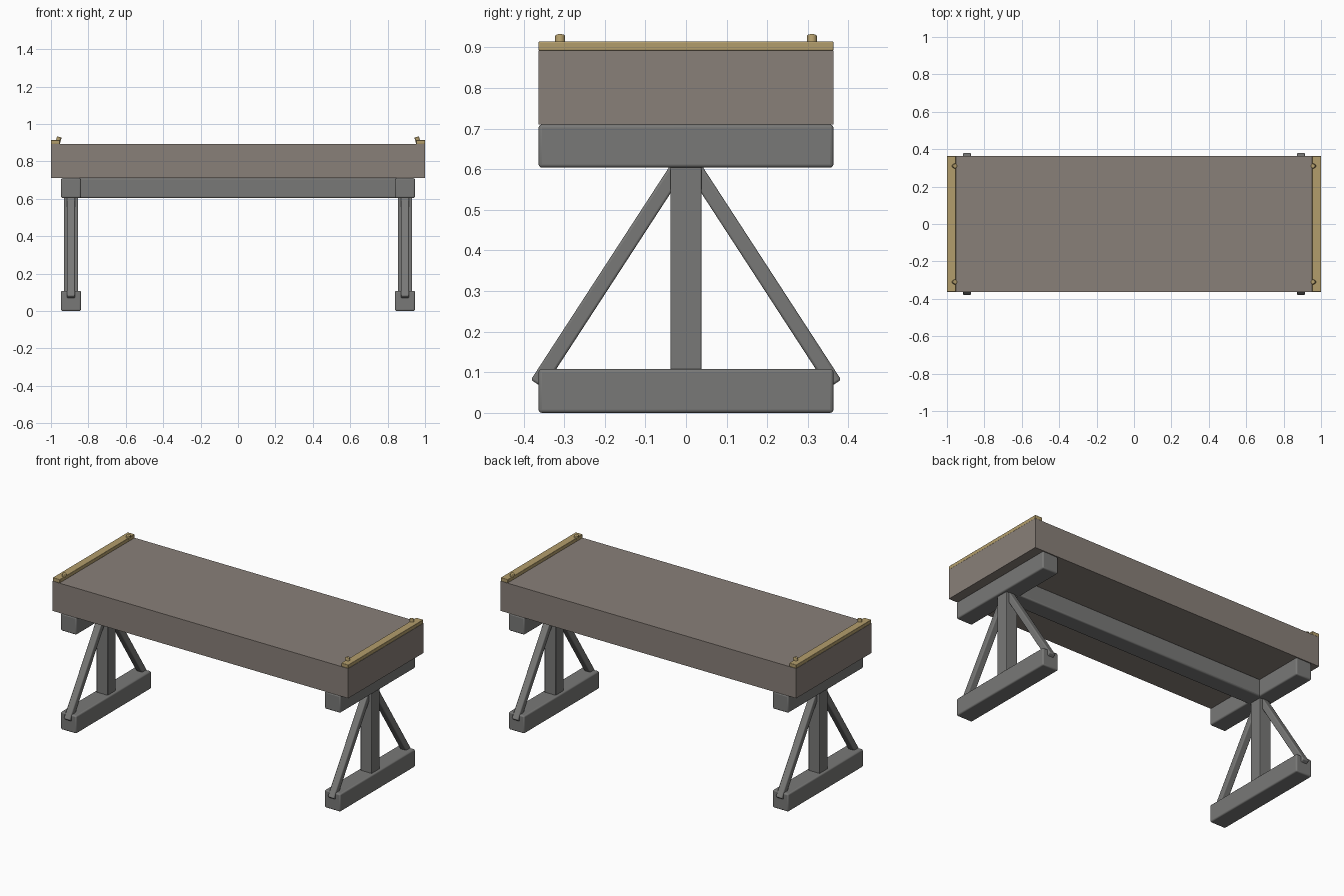
import bpy, math
from mathutils import Vector

if "Cube" in bpy.data.objects:
    bpy.data.objects.remove(bpy.data.objects["Cube"])


def material(name, rgb):
    m = bpy.data.materials.new(name)
    m.diffuse_color = (*rgb, 1)
    m.use_nodes = True
    m.node_tree.nodes["Principled BSDF"].inputs["Base Color"].default_value = m.diffuse_color
    return m


STONE = material("stone_top", (0.25, 0.215, 0.19))
WOOD = material("warm_wood", (0.45, 0.34, 0.15))
DARK = material("dark_timber", (0.19, 0.19, 0.185))


def finish(ob, name, mat, bevel=0, segments=3):
    ob.name = name
    ob.data.materials.append(mat)
    if bevel:
        b = ob.modifiers.new("rounded_edges", 'BEVEL')
        b.width, b.segments = bevel, segments
        b.limit_method = 'ANGLE'
        bpy.ops.object.shade_smooth_by_angle(angle=math.radians(35))
    return ob


def box(name, x, y, z, mat, bevel=0, centre_rot=0):
    # x, y, z are (min, max) ranges
    bpy.ops.mesh.primitive_cube_add(
        size=1, location=[(r[0] + r[1]) / 2 for r in (x, y, z)],
        rotation=(centre_rot, 0, 0))
    ob = bpy.context.object
    ob.scale = [r[1] - r[0] for r in (x, y, z)]
    bpy.ops.object.transform_apply(location=False, rotation=False, scale=True)
    return finish(ob, name, mat, bevel)


# Thick slab top and the long beam below it
box("table_top", (-1, 1), (-0.363, 0.363), (0.71, 0.892), STONE)
box("long_beam", (-0.86, 0.86), (-0.053, 0.053), (0.604, 0.71), DARK, 0.008)

for side, end in ((-1, "left"), (1, "right")):
    cx = side * 0.893
    xr = (cx - 0.053, cx + 0.053)

    # Trestle: foot, post and cross beam
    box(end + "_foot", xr, (-0.363, 0.363), (0, 0.108), DARK, 0.008)
    box(end + "_cross_beam", xr, (-0.363, 0.363), (0.604, 0.71), DARK, 0.008)
    box(end + "_post", (cx - 0.038, cx + 0.038), (-0.038, 0.038),
        (0.09, 0.62), DARK, 0.004)

    # Diagonal braces running from foot ends to the top of the post
    for s, face in ((-1, "front"), (1, "back")):
        low, high = Vector((cx, s * 0.366, 0.071)), Vector((cx, s * 0.015, 0.611))
        mid, length = (low + high) / 2, (high - low).length
        box(f"{end}_{face}_brace", (cx - 0.021, cx + 0.021),
            (mid.y - 0.019, mid.y + 0.019),
            (mid.z - length / 2, mid.z + length / 2), DARK, 0.006,
            math.atan2(low.y - high.y, high.z - low.z))

    # Wooden end strip with two slightly leaning pegs
    a, b = sorted((side * 1.0, side * 0.952))
    box(end + "_end_strip", (a, b), (-0.363, 0.363), (0.892, 0.914), WOOD, 0.003)
    for s, face in ((-1, "front"), (1, "back")):
        bpy.ops.mesh.primitive_cylinder_add(
            vertices=16, radius=0.0125, depth=0.036,
            location=(side * 0.96, s * 0.31, 0.913),
            rotation=(0, -side * math.radians(15), 0))
        finish(bpy.context.object, f"{end}_{face}_peg", WOOD, 0.004, 2)
